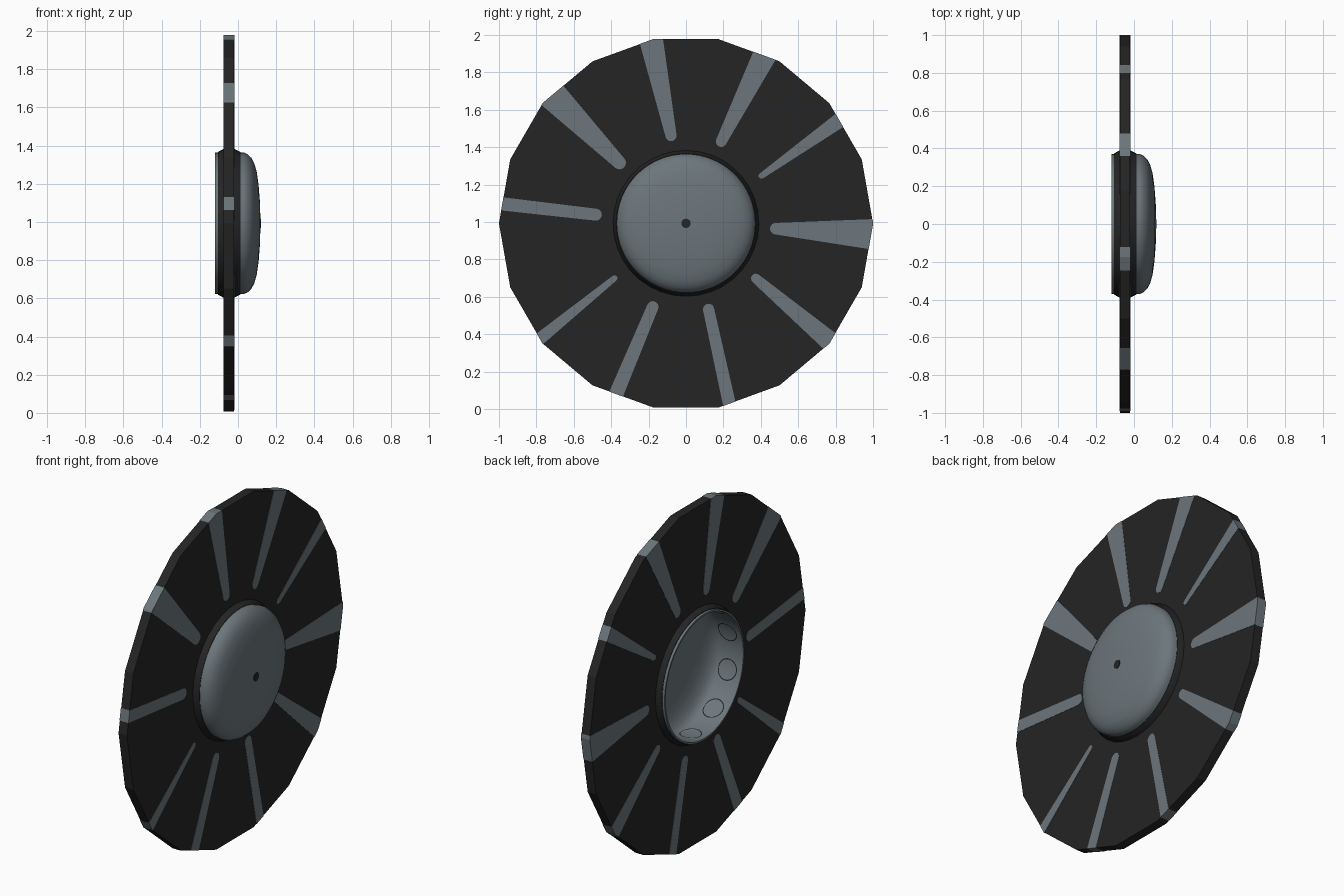
import bpy, bmesh, math
from math import sin, cos, pi, radians

if "Cube" in bpy.data.objects:
    bpy.data.objects.remove(bpy.data.objects["Cube"])

CZ = 0.993                      # height of the wheel axis
X0, X1 = -0.075, -0.02          # disc faces
SIDES = 18


def material(name, col):
    m = bpy.data.materials.new(name)
    m.diffuse_color = (*col, 1)
    m.use_nodes = True
    m.node_tree.nodes["Principled BSDF"].inputs["Base Color"].default_value = m.diffuse_color
    return m


BLACK = material("charcoal black", (0.018, 0.018, 0.018))
GREY = material("steel grey", (0.150, 0.182, 0.200))


def pt(x, r, a):
    return (x, r * cos(a), CZ + r * sin(a))


def finish(name, bm, mat, smooth=None):
    bmesh.ops.remove_doubles(bm, verts=bm.verts, dist=1e-5)
    bmesh.ops.recalc_face_normals(bm, faces=bm.faces)
    me = bpy.data.meshes.new(name)
    bm.to_mesh(me)
    bm.free()
    me.materials.append(mat)
    ob = bpy.data.objects.new(name, me)
    bpy.context.collection.objects.link(ob)
    if smooth:
        bpy.ops.object.select_all(action='DESELECT')
        ob.select_set(True)
        bpy.context.view_layer.objects.active = ob
        bpy.ops.object.shade_smooth_by_angle(angle=radians(smooth))
    return ob


def lathe(name, profile, segs, mat, smooth=None):
    """Revolve a closed (x, radius) profile about the wheel axis."""
    bm = bmesh.new()
    rings = [[bm.verts.new(pt(x, r, 2 * pi * i / segs)) for i in range(segs)]
             for x, r in profile]
    for k in range(len(rings)):
        a, b = rings[k], rings[(k + 1) % len(rings)]
        if max(profile[k][1], profile[(k + 1) % len(rings)][1]) < 0.001:
            continue
        for i in range(segs):
            j = (i + 1) % segs
            bm.faces.new((a[i], a[j], b[j], b[i]))
    bmesh.ops.dissolve_degenerate(bm, dist=1e-5, edges=bm.edges)
    return finish(name, bm, mat, smooth)


# Flat 18-sided disc with a hole for the hub
lathe("disc", [(X0, 0.375), (X0, 1), (X1, 1), (X1, 0.375)], SIDES, BLACK)

# Dark collar round the hub
lathe("hub_collar", [(-0.105, 0.366), (-0.105, 0.374), (-0.075, 0.39), (-0.02, 0.39),
                     (0.012, 0.374), (0.012, 0.366)], 36, BLACK, 30)

# Hollow domed hub cup, open at the back
outer = [(-0.12, 0.370), (0.03, 0.371), (0.05, 0.362), (0.07, 0.343), (0.085, 0.315),
         (0.098, 0.27), (0.108, 0.20), (0.115, 0.11), (0.118, 0.0)]
inner = [(0.108, 0.0), (0.105, 0.11), (0.098, 0.20), (0.088, 0.265), (0.075, 0.307),
         (0.06, 0.335), (0.042, 0.353), (0.025, 0.360), (-0.12, 0.360)]
lathe("hub_cup", outer + inner, 64, GREY, 50)

# Small centre pin on the dome
lathe("centre_pin", [(0.112, 0.0), (0.112, 0.025), (0.12, 0.025), (0.12, 0.0)], 16, BLACK)


# Tapered stripes running out to the rim:
# tip angle, tip radius, tip half width, outer start angle, outer end angle
stripes = [
    (-3.4, .450, .031, -8.0, 1.3), (32.2, .461, .016, 31.5, 36.2),
    (66.7, .447, .029, 61.3, 68.6), (99.7, .446, .030, 97.1, 104.4),
    (137.7, .446, .035, 131.7, 140.7), (174.5, .452, .032, 171.9, 176.0),
    (217.5, .466, .016, 216.4, 220.2), (248.3, .450, .031, 245.5, 250.0),
    (284.7, .445, .030, 281.5, 285.5), (321.7, .450, .026, 317.6, 323.7)]


def rim(deg):
    step = 360 / SIDES
    off = radians(deg % step - step / 2)
    return 1.001 * cos(pi / SIDES) / cos(off)


for n, (ta, tr, hw, a0, a1) in enumerate(stripes):
    corners = [d for d in range(-20, 361, 20) if a0 < d < a1]
    out = [(rim(d) * cos(radians(d)), rim(d) * sin(radians(d))) for d in [a0, *corners, a1]]
    t = radians(ta)
    cy, cz = (tr + hw) * cos(t), (tr + hw) * sin(t)
    tip = [(cy + hw * cos(t + pi / 2 + pi * i / 8), cz + hw * sin(t + pi / 2 + pi * i / 8))
           for i in range(9)]
    bm = bmesh.new()
    f = bm.faces.new([bm.verts.new((X0 - 0.0015, y, CZ + z)) for y, z in out + tip])
    ext = bmesh.ops.extrude_face_region(bm, geom=[f], use_keep_orig=True)
    top = [v for v in ext["geom"] if isinstance(v, bmesh.types.BMVert)]
    bmesh.ops.translate(bm, verts=top, vec=(X1 - X0 + 0.003, 0, 0))
    finish(f"stripe_{n + 1}", bm, GREY)

# Thin circle outlines on the inner wall of the cup
for n in range(10):
    bm = bmesh.new()
    N, R = 28, 0.3585
    loops = [[bm.verts.new(pt(-0.03 + q * cos(2 * pi * i / N), R,
                              radians(18 + 36 * n) + q * sin(2 * pi * i / N) / R))
              for i in range(N)] for q in (0.055, 0.061)]
    for i in range(N):
        j = (i + 1) % N
        bm.faces.new((loops[0][i], loops[0][j], loops[1][j], loops[1][i]))
    finish(f"wall_circle_{n + 1}", bm, BLACK)
